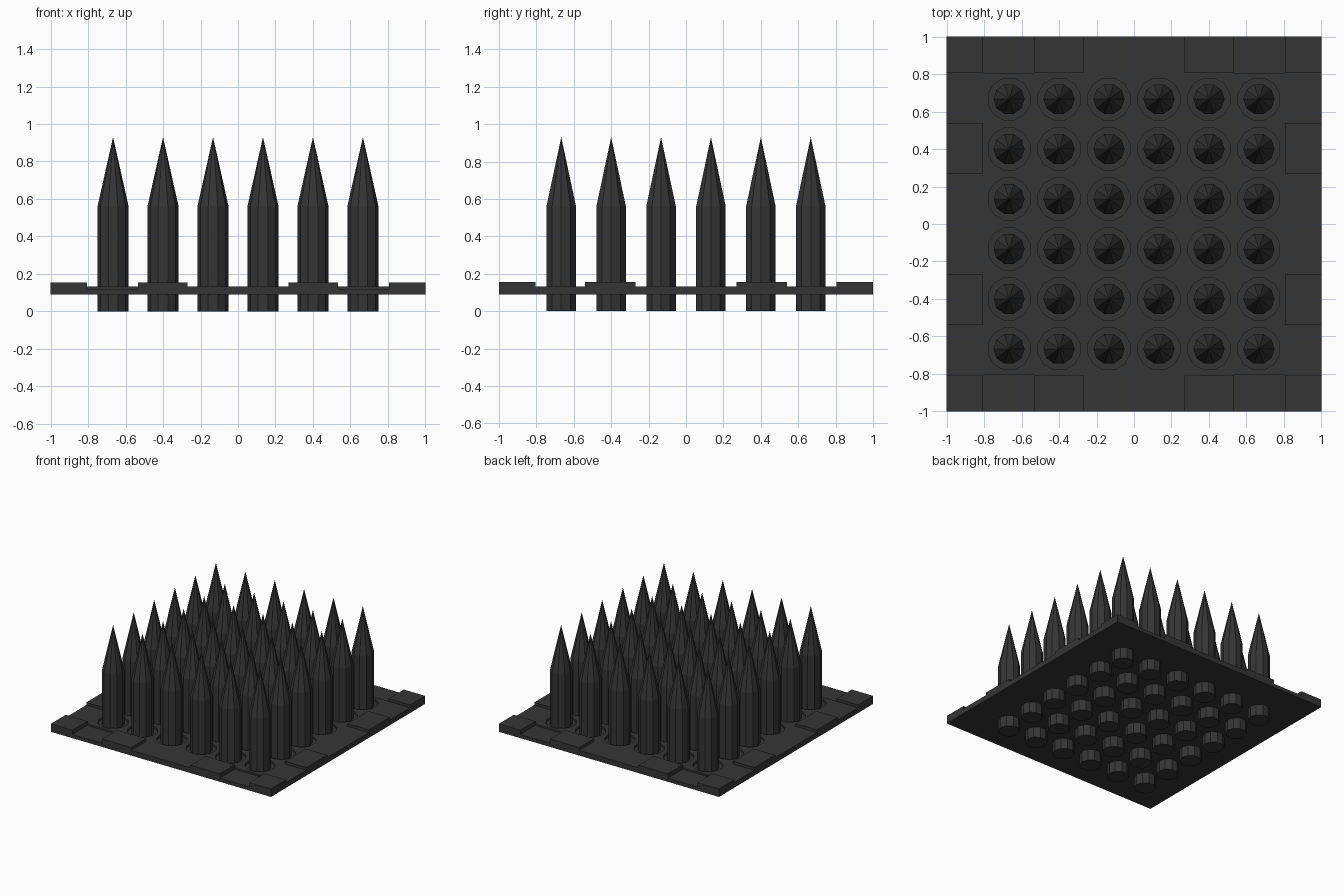
import bpy, bmesh, math
from mathutils import Matrix, Vector

if "Cube" in bpy.data.objects:
    bpy.data.objects.remove(bpy.data.objects["Cube"])

mat = bpy.data.materials.new("dark_iron")
mat.diffuse_color = (0.036, 0.036, 0.036, 1)
mat.use_nodes = True
mat.node_tree.nodes["Principled BSDF"].inputs["Base Color"].default_value = mat.diffuse_color

CELLS = [-0.667 + 0.2668 * i for i in range(6)]
Z0, ZP, ZF, ZT = 0.09, 0.133, 0.115, 0.155   # underside, plate top, recess floor, block top


def finish(bm, name):
    bmesh.ops.recalc_face_normals(bm, faces=bm.faces)
    me = bpy.data.meshes.new(name)
    bm.to_mesh(me)
    bm.free()
    me.materials.append(mat)
    ob = bpy.data.objects.new(name, me)
    bpy.context.collection.objects.link(ob)
    return ob


def box(bm, x0, x1, y0, y1, z0, z1):
    c = Vector(((x0 + x1) / 2, (y0 + y1) / 2, (z0 + z1) / 2))
    m = Matrix.Translation(c) @ Matrix.Diagonal((x1 - x0, y1 - y0, z1 - z0, 1))
    bmesh.ops.create_cube(bm, size=1, matrix=m)


def cone(bm, x, y, z0, z1, r1, r2, n, rot=0.0):
    verts = []
    for z, r in ((z0, r1), (z1, r2)):
        if r == 0:
            verts.append([bm.verts.new((x, y, z))])
        else:
            verts.append([bm.verts.new((x + r * math.cos(rot + 2 * math.pi * i / n),
                                        y + r * math.sin(rot + 2 * math.pi * i / n), z))
                          for i in range(n)])
    return verts


# Base plate
bm = bmesh.new()
box(bm, -1, 1, -1, 1, Z0, ZP)
plate = finish(bm, "base_plate")

# Cutter: round recess around each spike, shallow notches along front and back
bm = bmesh.new()
for x in CELLS:
    for y in CELLS:
        lo, hi = cone(bm, x, y, ZF, 0.3, 0.115, 0.115, 12, math.pi / 12)
        bm.faces.new(lo)
        bm.faces.new(hi)
        for i in range(12):
            j = (i + 1) % 12
            bm.faces.new((lo[i], lo[j], hi[j], hi[i]))
for sx in (-1, 1):
    for sy in (-1, 1):
        xs = sorted((sx * 0.805, sx * 0.535))
        ys = sorted((sy * 0.807, sy * 1.1))
        box(bm, *xs, *ys, 0.12, 0.3)
cutter = finish(bm, "recess_cutter")
cutter.hide_render = True
mod = plate.modifiers.new("recesses", "BOOLEAN")
mod.operation, mod.object, mod.solver = "DIFFERENCE", cutter, "EXACT"
bpy.context.view_layer.objects.active = plate
bpy.ops.object.modifier_apply(modifier=mod.name)
bpy.data.objects.remove(cutter)

# Raised blocks at the corners and along the rim
bm = bmesh.new()
for sx in (-1, 1):
    for sy in (-1, 1):
        for a, b, c, d in ((0.805, 1, 0.805, 1), (0.27, 0.535, 0.805, 1), (0.805, 1, 0.27, 0.54)):
            box(bm, *sorted((sx * a, sx * b)), *sorted((sy * c, sy * d)), ZP, ZT)
finish(bm, "rim_blocks")

# Spikes: ten-sided shafts with long points, passing through the plate
bm = bmesh.new()
N = 10
for x in CELLS:
    for y in CELLS:
        lo, hi = cone(bm, x, y, 0, 0.56, 0.083, 0.083, N)
        tip = bm.verts.new((x, y, 0.93))
        bm.faces.new(lo[::-1])
        for i in range(N):
            j = (i + 1) % N
            bm.faces.new((lo[i], lo[j], hi[j], hi[i]))
            bm.faces.new((hi[i], hi[j], tip))
finish(bm, "spikes")
